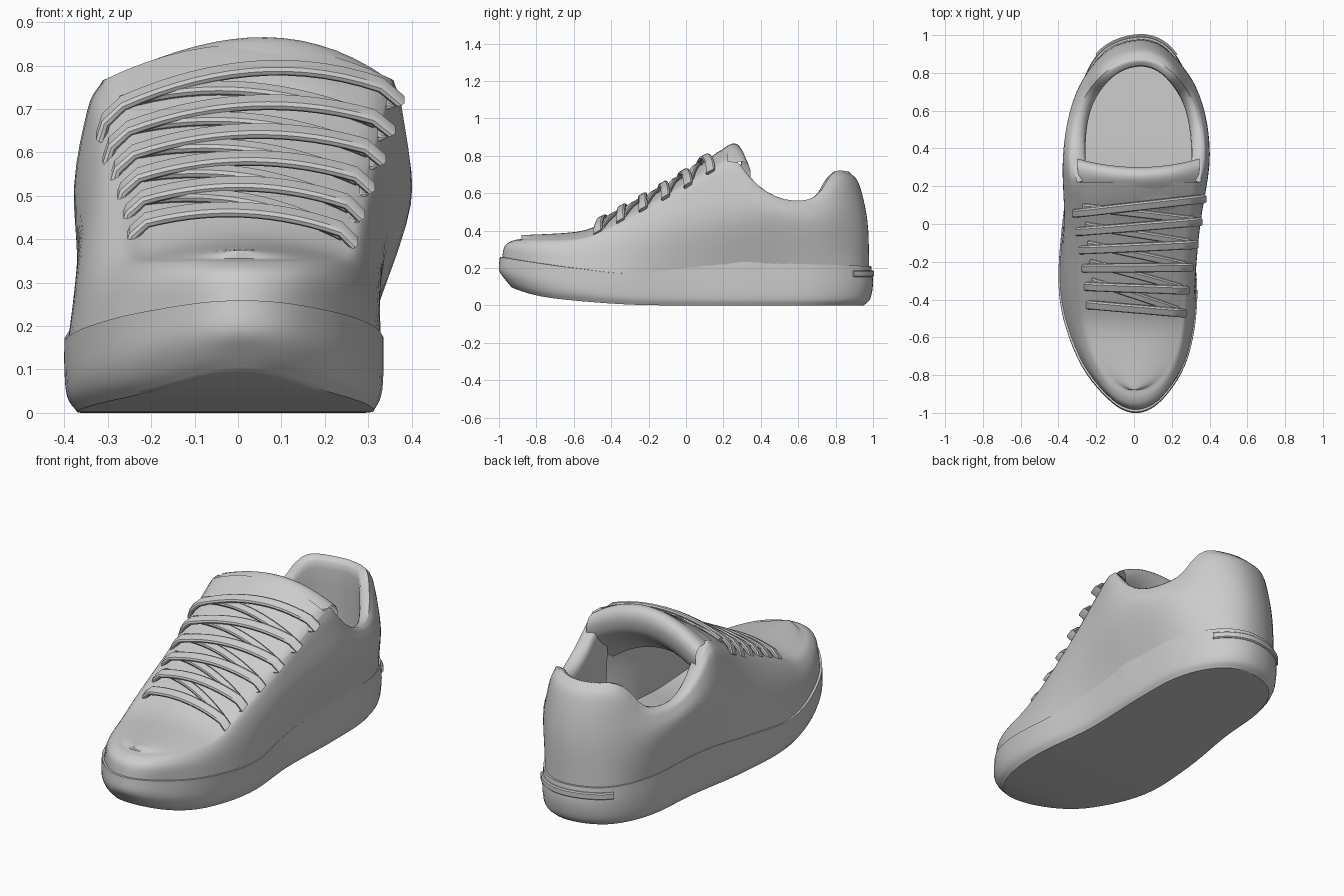
import bpy, bmesh, math
from mathutils import Vector

if "Cube" in bpy.data.objects:
    bpy.data.objects.remove(bpy.data.objects["Cube"])

N = 48  # stations from toe to heel


def key(k, t):
    """Smooth interpolation through (position, value) pairs."""
    t = max(k[0][0], min(k[-1][0], t))
    i = 0
    while i < len(k) - 2 and t > k[i + 1][0]:
        i += 1

    def slope(j):
        a, b = k[max(j - 1, 0)], k[min(j + 1, len(k) - 1)]
        return (b[1] - a[1]) / (b[0] - a[0])
    (t0, v0), (t1, v1) = k[i], k[i + 1]
    d = t1 - t0
    s = (t - t0) / d
    return ((2*s**3 - 3*s*s + 1) * v0 + (s**3 - 2*s*s + s) * d * slope(i)
            + (3*s*s - 2*s**3) * v1 + (s**3 - s*s) * d * slope(i + 1))


def ring(y0, y1, left, right, z):
    """Plan outline around the shoe; side 0 = left, 1 = right, u = toe to heel."""
    sides = [[(i / 8, v) for i, v in enumerate(s)] for s in (left, right)]

    def f(side, u):
        y = (y0 + y1) / 2 - (y1 - y0) / 2 * math.cos(math.pi * u)
        return Vector((key(sides[side], u), y, key(z, y)))
    return f


def moved(f, sx, sy, dz=0.0, c=(0.02, 0)):
    def g(side, u):
        p = f(side, u)
        return Vector((c[0] + (p.x - c[0]) * sx, c[1] + (p.y - c[1]) * sy, p.z + dz))
    return g


def loop(f, first=0):
    left = [f(0, i / N) for i in range(first, N + 1)]
    return left + [f(1, i / N) for i in range(N - 1, max(first, 1) - 1, -1)]


def dense(rows, sub):
    """Spline extra rows between the given rows."""
    out = []
    m = len(rows) - 1
    for k in range(m * sub + 1):
        out.append([Vector([key([(j, rows[j][n][a]) for j in range(m + 1)], k / sub)
                            for a in range(3)]) for n in range(len(rows[0]))])
    return out


def grid(bm, rows, closed=False):
    vs = [[bm.verts.new(p) for p in r] for r in rows]
    n = len(rows[0])
    for a, b in zip(vs, vs[1:]):
        for j in range(n if closed else n - 1):
            k = (j + 1) % n
            bm.faces.new((a[j], a[k], b[k], b[j]))


def across(f, first, last, crown=lambda y: 0.0, n=14):
    """Rows spanning a ring from its left to its right side."""
    rows = []
    for i in range(first, last + 1):
        a, b = f(0, i / N), f(1, i / N)
        rows.append([a.lerp(b, j / n) + Vector((0, 0, crown(a.y) * (1 - (2*j/n - 1)**2)))
                     for j in range(n + 1)])
    return rows


def finish(name, bm, angle=40):
    bmesh.ops.remove_doubles(bm, verts=bm.verts, dist=0.0004)
    bmesh.ops.dissolve_degenerate(bm, edges=bm.edges, dist=0.0001)
    bmesh.ops.recalc_face_normals(bm, faces=bm.faces)
    me = bpy.data.meshes.new(name)
    bm.to_mesh(me)
    bm.free()
    ob = bpy.data.objects.new(name, me)
    bpy.context.collection.objects.link(ob)
    bpy.ops.object.select_all(action='DESELECT')
    ob.select_set(True)
    bpy.context.view_layer.objects.active = ob
    bpy.ops.object.shade_smooth_by_angle(angle=math.radians(angle))
    return ob


# Guide rings
sole_l = (.01, -.14, -.30, -.395, -.38, -.32, -.285, -.17, .04)
sole_r = (.01, .155, .285, .335, .305, .315, .30, .20, .04)
ground = [(-1, .13), (-.95, .095), (-.8, .05), (-.6, .025), (-.3, .004), (0, 0), (1, 0)]
edge_z = [(y, z + .035) for y, z in ground]
wall_z = [(-1, .19), (-.8, .14), (-.5, .10), (0, .11), (1, .12)]
top_z = [(-1, .26), (-.85, .235), (-.6, .20), (-.3, .17), (0, .20), (.3, .225), (1, .21)]
belly_z = [(-.97, .315), (-.6, .29), (-.37, .33), (0, .42), (.37, .48), (.7, .43), (.97, .45)]
crest_z = [(-.88, .355), (-.6, .36), (-.5, .38), (-.4, .43), (-.2, .535), (0, .645), (.2, .76),
           (.27, .77), (.33, .70), (.4, .63), (.5, .575), (.6, .56), (.68, .575), (.72, .61),
           (.77, .69), (.81, .72), (.87, .715)]
sole_edge = ring(-.97, .985, sole_l, sole_r, edge_z)
sole_wall = ring(-1, 1, sole_l, sole_r, wall_z)
sole_top = ring(-.995, .99, sole_l, sole_r, top_z)
belly = ring(-.97, .97, (.01, -.14, -.27, -.35, -.365, -.375, -.31, -.16, .04),
             (.01, .16, .27, .315, .35, .398, .345, .20, .04), belly_z)
crest = ring(-.88, .87, (.0, -.12, -.20, -.225, -.265, -.315, -.285, -.15, .04),
             (.0, .14, .22, .26, .32, .36, .325, .20, .04), crest_z)


def roll(side, u):
    a, b = belly(side, u), crest(side, u)
    p = a.lerp(b, .45)
    p.z = a.z + (b.z - a.z) * .75
    return p


def crown(y):
    return key([(-.88, .02), (-.5, .035), (0, .05), (.2, .08)], y)


# Sole with a small ledge under the upper
bm = bmesh.new()
base = ring(-.95, .97, sole_l, sole_r, ground)
under = moved(base, .93, .98)
inner = moved(sole_top, .95, .97)
grid(bm, dense([loop(under), loop(moved(sole_edge, .985, 1)), loop(sole_wall), loop(sole_top)], 4), True)
grid(bm, [loop(sole_top), loop(inner)], True)
grid(bm, across(under, 0, N))
grid(bm, across(inner, 0, N))
finish("sole", bm)

# Upper: side walls, closed forefoot, padded collar and lining
mid = next(i for i in range(N) if crest(0, i / N).y > .2)
bm = bmesh.new()
grid(bm, dense([loop(moved(sole_top, .985, .99, -.015)), loop(belly), loop(roll), loop(crest)], 5), True)
grid(bm, across(crest, 0, mid, crown))
pivot = (.03, .35)


def flat(f, z):
    return lambda side, u: Vector((f(side, u).x, f(side, u).y, z))


pad = moved(crest, .9, .965, -.008, pivot)
lip = moved(crest, .83, .93, -.055, pivot)
wall = moved(crest, .87, .95, 0, pivot)
grid(bm, dense([loop(f, mid) for f in (crest, pad, lip, flat(wall, .36), flat(wall, .17))], 3))
finish("upper", bm, 60)

# Padded tongue folding over into the opening
path = [(0, .67), (.1, .768), (.17, .815), (.24, .862), (.285, .85), (.30, .79), (.26, .70), (.1, .58)]
steps = 28


def crest_at(side, y):
    return crest(side, math.acos((-.005 - y) / .875) / math.pi)


rows = []
for k in range(steps + 1):
    t = k / steps * (len(path) - 1)
    y = key([(i, p[0]) for i, p in enumerate(path)], t)
    z = key([(i, p[1]) for i, p in enumerate(path)], t)
    a, b = crest_at(0, min(y, .25)), crest_at(1, min(y, .25))
    drop = .05 + .045 * min(t / 3, 1)
    row = []
    for j in range(17):
        s = j / 8 - 1
        x = (a.x + b.x) / 2 + s * (b.x - a.x) / 2 * .97
        row.append(Vector((x, y + .045 * s * s * min(t / 4, 1), z - drop * s * s + .02 * s * (1 - s * s))))
    rows.append(row)
bm = bmesh.new()
grid(bm, rows)
finish("tongue", bm, 60)


def ribbon(name, pts, w, width, thick):
    """Flat strap swept along points; w is the direction of its width."""
    bm = bmesh.new()
    rows = []
    for i, p in enumerate(pts):
        t = (pts[min(i + 1, len(pts) - 1)] - pts[max(i - 1, 0)]).normalized()
        n = t.cross(w).normalized()
        rows.append([p + w * (width / 2 * a) + n * (thick / 2 * b) for a, b in
                     ((-1, -.4), (-.7, -1), (.7, -1), (1, -.4), (1, .4), (.7, 1), (-.7, 1), (-1, .4))])
    grid(bm, rows, True)
    for r in (rows[0], rows[-1]):
        bm.faces.new([bm.verts.new(p) for p in r])
    finish(name, bm)


def lace(name, yl, yr, lift, reach, width):
    pts = []
    for j in range(17):
        s = (j / 8 - 1) * reach
        y = yl + (yr - yl) * (s + 1) / 2
        p = crest_at(0, y).lerp(crest_at(1, y), (s + 1) / 2)
        p.z += crown(y) * (1 - s * s) + lift
        if abs(s) > 1:
            p.z -= .02
        pts.append(p)
    if reach > 1:  # ends tuck down into the eyelets
        for end, sign in ((0, -1), (16, 1)):
            tip = pts[end] + Vector((sign * .012, 0, -.04))
            pts = [tip] + pts if end == 0 else pts + [tip]
    ribbon(name, pts, Vector((0, .88, .48)), width, .022)


# Laces: six top bars and the crossings beneath them
left_y = [-.43 + .098 * i for i in range(6)]
right_y = [-.47 + .12 * i for i in range(6)]
for i in range(6):
    lace(f"lace_bar_{i + 1}", left_y[i], right_y[i], .028, 1.1, .05)
for i in range(5):
    lace(f"lace_cross_{i + 1}", left_y[i + 1] + .03, right_y[i] + .01, .012, .97, .042)

# Raised strip around the back of the heel
strip = loop(moved(sole_wall, 1.005, 1.0, .05), int(N * .86))
ribbon("heel_strip", [p - Vector((0, .004, 0)) for p in strip], Vector((0, 0, 1)), .035, .02)
